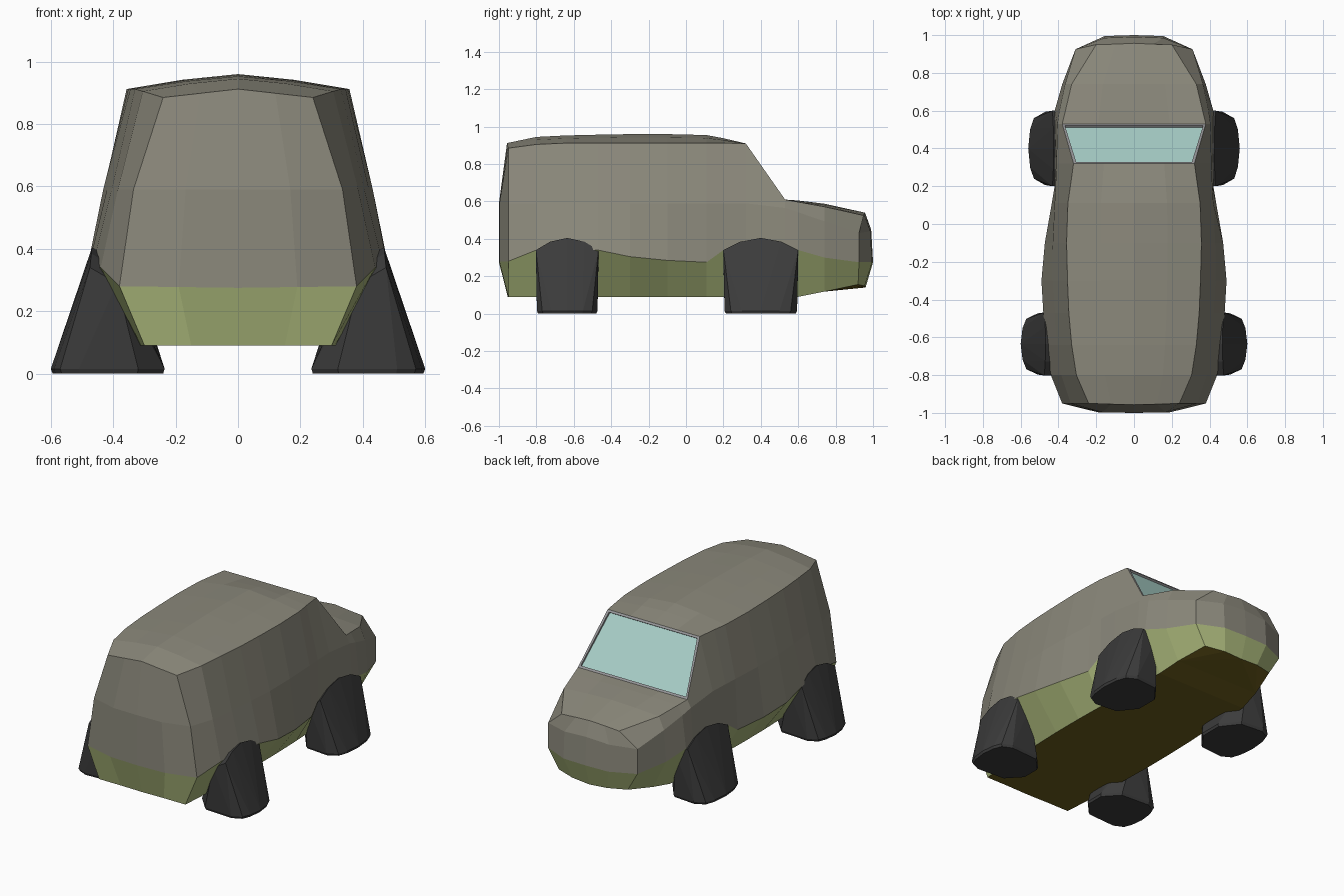
import bpy
import bmesh
from mathutils import Vector

if "Cube" in bpy.data.objects:
    bpy.data.objects.remove(bpy.data.objects["Cube"])


def material(name, rgb):
    m = bpy.data.materials.new(name)
    m.diffuse_color = (*rgb, 1)
    m.use_nodes = True
    m.node_tree.nodes["Principled BSDF"].inputs["Base Color"].default_value = m.diffuse_color
    return m


PAINT = material("paint", (0.26, 0.25, 0.20))
GREEN = material("green_skirt", (0.39, 0.46, 0.19))
BROWN = material("brown_floor", (0.15, 0.11, 0.012))
RUBBER = material("rubber", (0.045, 0.045, 0.045))
TRIM = material("trim", (0.32, 0.32, 0.33))
GLASS = material("glass", (0.41, 0.65, 0.60))


def finish(name, bm, mat):
    bmesh.ops.remove_doubles(bm, verts=bm.verts, dist=0.0005)
    bmesh.ops.recalc_face_normals(bm, faces=bm.faces)
    mesh = bpy.data.meshes.new(name)
    bm.to_mesh(mesh)
    bm.free()
    mesh.materials.append(mat)
    obj = bpy.data.objects.new(name, mesh)
    bpy.context.collection.objects.link(obj)
    return obj


def bridge(bm, rows, closed=True):
    """Skin equal-length rows of points with quads."""
    vs = [[bm.verts.new(p) for p in row] for row in rows]
    n = len(rows[0])
    for a, b in zip(vs, vs[1:]):
        for i in range(n if closed else n - 1):
            j = (i + 1) % n
            bm.faces.new((a[i], a[j], b[j], b[i]))


# Stations: y, floor x, skirt x, skirt z, belt x, top edge x, top edge z, centre z
S = [
    (-0.95, 0.30, 0.38, 0.28, 0.335, 0.24, 0.885, 0.912),
    (-0.80, 0.31, 0.44, 0.34, 0.385, 0.305, 0.905, 0.945),
    (-0.64, 0.32, 0.465, 0.35, 0.405, 0.33, 0.912, 0.953),
    (-0.47, 0.325, 0.48, 0.34, 0.42, 0.345, 0.912, 0.957),
    (-0.30, 0.33, 0.49, 0.305, 0.432, 0.352, 0.912, 0.96),
    (-0.10, 0.33, 0.472, 0.285, 0.43, 0.357, 0.912, 0.96),
    (0.11, 0.325, 0.435, 0.275, 0.42, 0.35, 0.912, 0.955),
    (0.20, 0.32, 0.42, 0.34, 0.415, 0.337, 0.912, 0.938),
    (0.32, 0.32, 0.42, 0.35, 0.41, 0.32, 0.91, 0.91),
    (0.53, 0.315, 0.42, 0.35, 0.405, 0.38, 0.61, 0.61),
    (0.60, 0.31, 0.42, 0.34, 0.395, 0.363, 0.597, 0.605),
    (0.74, 0.29, 0.38, 0.30, 0.365, 0.33, 0.572, 0.588),
    (0.93, 0.24, 0.31, 0.275, 0.31, 0.20, 0.525, 0.54),
]
WS = 8  # station at the top of the windscreen


def loop(side, rear_y, front):
    """Closed loop round the car from right-side points and end-cap bulges."""
    side = [Vector(p) for p in side]
    side[-1].y = front[0]
    f, r = side[-1], side[0]
    fz, rz = front[2], rear_y[1]
    cap_f = [(f.x / 2, front[1] - 0.005, (f.z + fz) / 2), (0, front[1], fz),
             (-f.x / 2, front[1] - 0.005, (f.z + fz) / 2)]
    cap_r = [(-r.x / 2, rear_y[0] + 0.003, (r.z + rz) / 2), (0, rear_y[0], rz),
             (r.x / 2, rear_y[0] + 0.003, (r.z + rz) / 2)]
    left = [(-p.x, p.y, p.z) for p in reversed(side)]
    return side + cap_f + left + cap_r


def floor_z(y):
    return 0.09 + max(0, y - 0.6) * 0.2


def belt_z(y):
    return 0.59 if y < 0.4 else 0.565 - (y - 0.53) * 0.335


floor = loop([(s[1], s[0], floor_z(s[0])) for s in S], (-0.953, 0.09), (0.92, 0.96, 0.14))
skirt = loop([(s[2], s[0], s[3]) for s in S], (-1.0, 0.275), (0.925, 1.0, 0.275))
belt = loop([(s[4], s[0], belt_z(s[0])) for s in S], (-1.0, 0.59), (0.925, 0.99, 0.45))
top = loop([(s[5], s[0], s[6]) for s in S], (-0.957, 0.912), (0.95, 0.957, 0.54))

# Green lower skirt
bm = bmesh.new()
bridge(bm, [floor, skirt])
finish("lower_skirt", bm, GREEN)

# Underside
bm = bmesh.new()
bm.faces.new([bm.verts.new(p) for p in floor])
bmesh.ops.triangulate(bm, faces=bm.faces)
finish("underside", bm, BROWN)

# Upper body walls, roof and hood (windscreen opening left free)
bm = bmesh.new()
bridge(bm, [skirt, belt, top])


def across(i):
    y, x, ze, zc = S[i][0], S[i][5], S[i][6], S[i][7]
    mid = (ze + zc) / 2 + (zc - ze) * 0.12
    if i in (0, len(S) - 1):
        k = len(S)
        c = top[k:k + 3] if i else top[-1:-4:-1]
        e = top[i]
        return [e, *c, (-e[0], e[1], e[2])]
    return [(x, y, ze), (x / 2, y, mid), (0, y, zc), (-x / 2, y, mid), (-x, y, ze)]


sections = [across(i) for i in range(len(S))]
bridge(bm, sections[:WS + 1], False)
bridge(bm, sections[WS + 1:], False)
finish("upper_body", bm, PAINT)

# Windscreen frame and recessed glass
slope = Vector((0, 0.21, -0.30)).normalized()
inward = Vector((0, -0.30, -0.21)).normalized()


def pane(inset, depth):
    out = []
    for sx, x, y, z, sgn in ((1, .32, .32, .91, 1), (1, .38, .53, .61, -1),
                             (-1, .38, .53, .61, -1), (-1, .32, .32, .91, 1)):
        p = Vector((sx * (x - inset), y, z))
        out.append(p + slope * inset * sgn + inward * depth)
    return out


bm = bmesh.new()
bridge(bm, [pane(0, 0), pane(0.014, 0), pane(0.014, 0.012)])
finish("windscreen_frame", bm, TRIM)
bm = bmesh.new()
bm.faces.new([bm.verts.new(p) for p in pane(0.014, 0.012)])
finish("windscreen_glass", bm, GLASS)


# Chunky wheels that taper up into the body sides
def wheel(name, side, yc, half, outer, lean):
    ring = [(outer, 0), (outer - 0.01, 0.5), (outer - 0.03, 0.8), (outer - 0.09, 0.97),
            (0.32, 0.9), (0.235, 0.35)]
    ring += [(x, -y) for x, y in ring[1:]]
    bm = bmesh.new()
    for x, y in ring:
        bm.verts.new((side * x, yc + y * half, 0.015))
        bm.verts.new((side * (0.4 + (x - 0.4) * 0.97), yc + y * half * 0.96, 0))
    for t, z in ((-1, 0.34), (-0.55, 0.385), (0, 0.405), (0.55, 0.385), (1, 0.34)):
        bm.verts.new((side * (lean + (0.405 - z) * 0.1), yc + t * half, z))
        bm.verts.new((side * (lean - 0.08), yc + t * half, z - 0.05))
    hull = bmesh.ops.convex_hull(bm, input=bm.verts)
    bmesh.ops.delete(bm, geom=[v for v in bm.verts if not v.link_faces], context='VERTS')
    finish(name, bm, RUBBER)


for label, side in (("right", 1), ("left", -1)):
    wheel("hood_end_wheel_" + label, side, 0.40, 0.20, 0.56, 0.425)
    wheel("tail_end_wheel_" + label, side, -0.635, 0.167, 0.60, 0.468)
